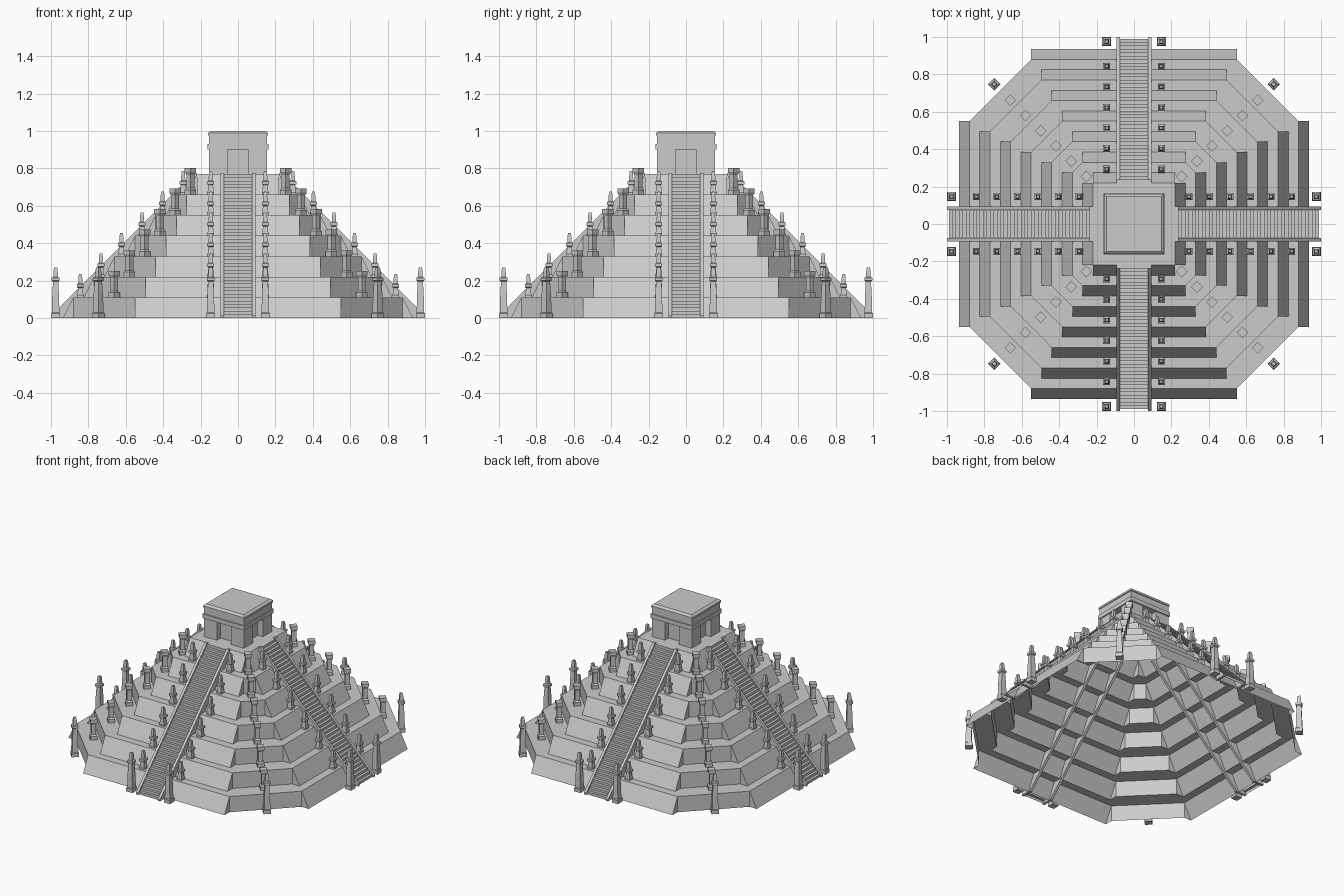
import bpy, bmesh, math
from mathutils import Matrix, Vector

cube = bpy.data.objects.get("Cube")
if cube:
    bpy.data.objects.remove(cube, do_unlink=True)

stone = bpy.data.materials.new("grey_stone")
stone.use_nodes = True
stone.diffuse_color = (0.6, 0.6, 0.6, 1)
stone.node_tree.nodes["Principled BSDF"].inputs["Base Color"].default_value = (0.6, 0.6, 0.6, 1)

TIERS = 7
RISE = 0.11
TOP_Z = TIERS * RISE
BATTER = 0.055
STEPS = 42


def finish(name, bm, merge=True):
    """Turn a bmesh into a stone object."""
    if merge:
        bmesh.ops.remove_doubles(bm, verts=bm.verts, dist=0.0002)
    bmesh.ops.recalc_face_normals(bm, faces=bm.faces)
    mesh = bpy.data.meshes.new(name)
    bm.to_mesh(mesh)
    bm.free()
    mesh.materials.append(stone)
    obj = bpy.data.objects.new(name, mesh)
    bpy.context.collection.objects.link(obj)
    return obj


def quarter_turns():
    return [Matrix.Rotation(q * math.pi / 2, 4, 'Z') for q in range(4)]


def face(bm, pts, turn):
    bm.faces.new([bm.verts.new(turn @ Vector(p)) for p in pts])


def tier_size(i):
    """Half width and half length of the straight side."""
    return 0.88 - RISE * i, 0.22 + BATTER * (TIERS - 1 - i)


def extrude_profile(bm, pts, y0, y1, turn):
    """Prism from an x-z outline, spanning y0 to y1."""
    a = [bm.verts.new(turn @ Vector((x, y0, z))) for x, z in pts]
    b = [bm.verts.new(turn @ Vector((x, y1, z))) for x, z in pts]
    bm.faces.new(a)
    bm.faces.new(b[::-1])
    for k in range(len(pts)):
        n = (k + 1) % len(pts)
        bm.faces.new((a[k], b[k], b[n], a[n]))


def square_column(bm, profile, pos, angle):
    """Four-sided turned column from (height, half width) pairs."""
    place = Matrix.Translation(pos) @ Matrix.Rotation(angle, 4, 'Z')
    rings = []
    for z, r in profile:
        corners = ((-r, -r), (r, -r), (r, r), (-r, r))
        rings.append([bm.verts.new(place @ Vector((x, y, z))) for x, y in corners])
    for lo, hi in zip(rings, rings[1:]):
        for k in range(4):
            n = (k + 1) % 4
            bm.faces.new((lo[k], lo[n], hi[n], hi[k]))
    bm.faces.new(rings[0][::-1])
    bm.faces.new(rings[-1])


# Hollow stepped body: battered main sides, upright chamfered corners
bm = bmesh.new()
for i in range(TIERS):
    a, b = tier_size(i)
    z0, z1 = i * RISE, (i + 1) * RISE
    for turn in quarter_turns():
        face(bm, [(a + BATTER, -b, z0), (a + BATTER, b, z0), (a, b, z1), (a, -b, z1)], turn)
        for s in (-1, 1):
            face(bm, [(a, s * b, z0), (a + BATTER, s * b, z0), (a, s * b, z1)], turn)
        if a - b > 0.001:
            face(bm, [(a, b, z0), (b, a, z0), (b, a, z1), (a, b, z1)], turn)
        if i < TIERS - 1:
            c, d = tier_size(i + 1)
            e = c + BATTER
            face(bm, [(a, -b, z1), (a, b, z1), (e, d, z1), (e, -d, z1)], turn)
            corner = [(a, b, z1), (b, a, z1), (d, e, z1), (d, c, z1)]
            if c - d > 0.001:
                corner.append((c, d, z1))
            face(bm, corner + [(e, d, z1)], turn)
a, b = tier_size(TIERS - 1)
face(bm, [(a, -a, TOP_Z), (a, a, TOP_Z), (-a, a, TOP_Z), (-a, -a, TOP_Z)], Matrix())
finish("stepped_body", bm)

# Four stairways
bm = bmesh.new()
run = (0.99 - 0.22) / STEPS
rise = TOP_Z / STEPS
for turn in quarter_turns():
    for k in range(STEPS):
        x0, x1 = 0.99 - k * run, 0.99 - (k + 1) * run
        lo, hi = k * rise, (k + 1) * rise
        face(bm, [(x0, -0.078, lo), (x0, 0.078, lo), (x0, 0.078, hi), (x0, -0.078, hi)], turn)
        face(bm, [(x0, -0.078, hi), (x0, 0.078, hi), (x1, 0.078, hi), (x1, -0.078, hi)], turn)
finish("stair_steps", bm)

# Sloping walls on both sides of each stairway
bm = bmesh.new()
outline = [(1, 0), (1, 0.012), (0.237, 0.775), (0.22, 0.775), (0.22, 0.7), (0.92, 0)]
for turn in quarter_turns():
    for s in (-1, 1):
        extrude_profile(bm, outline, s * 0.076, s * 0.094, turn)
finish("stair_side_walls", bm, False)

# Guardian posts: tall on the ground, short on the terraces
head = [(0, 0.014), (0.005, 0.021), (0.02, 0.021), (0.024, 0.013), (0.06, 0.011), (0.075, 0.008)]
tall = [(0, 0.024), (0.025, 0.024), (0.03, 0.02), (0.12, 0.018)] + [(z + 0.195, r) for z, r in head]
short = [(0, 0.019), (0.012, 0.019), (0.016, 0.016)] + [(z + 0.05, r * 0.9) for z, r in head]

bm = bmesh.new()
for q, turn in enumerate(quarter_turns()):
    for s in (-1, 1):
        square_column(bm, tall, turn @ Vector((0.975, s * 0.146, 0)), q * math.pi / 2)
    square_column(bm, tall, turn @ Vector((0.747, 0.747, 0)), math.pi / 4)
finish("ground_guardian_posts", bm, False)

bm = bmesh.new()
for i in range(TIERS - 1):
    for turn in quarter_turns():
        for s in (-1, 1):
            pos = turn @ Vector((0.843 - i * RISE, s * 0.146, (i + 1) * RISE))
            square_column(bm, short, pos, 0)
finish("terrace_guardian_posts", bm, False)

# Flat-topped pillars on the chamfered corners
pillar = [(0, 0.022), (0.025, 0.022), (0.035, 0.015), (0.105, 0.015), (0.12, 0.022), (0.142, 0.022)]
bm = bmesh.new()
for i in range(TIERS - 1):
    p = 0.662 - i * 0.0815
    for turn in quarter_turns():
        square_column(bm, pillar, turn @ Vector((p, p, (i + 1) * RISE)), math.pi / 4)
finish("corner_pillars", bm, False)

# Temple: recessed core with four corner piers leaving doorways
bm = bmesh.new()
square_column(bm, [(0, 0.115), (0.14, 0.115)], (0, 0, TOP_Z), 0)
for turn in quarter_turns():
    square_column(bm, [(0, 0.05), (0.14, 0.05)], turn @ Vector((0.105, 0.105, TOP_Z)), 0)
finish("temple_walls", bm, False)

# Temple roof with a projecting band and bevelled cap
bm = bmesh.new()
roof = [(0, 0.155), (0, 0.163), (0.03, 0.163), (0.03, 0.155),
        (0.075, 0.155), (0.075, 0.161), (0.088, 0.161), (0.1, 0.146)]
square_column(bm, roof, (0, 0, 0.9), 0)
finish("temple_roof", bm)
